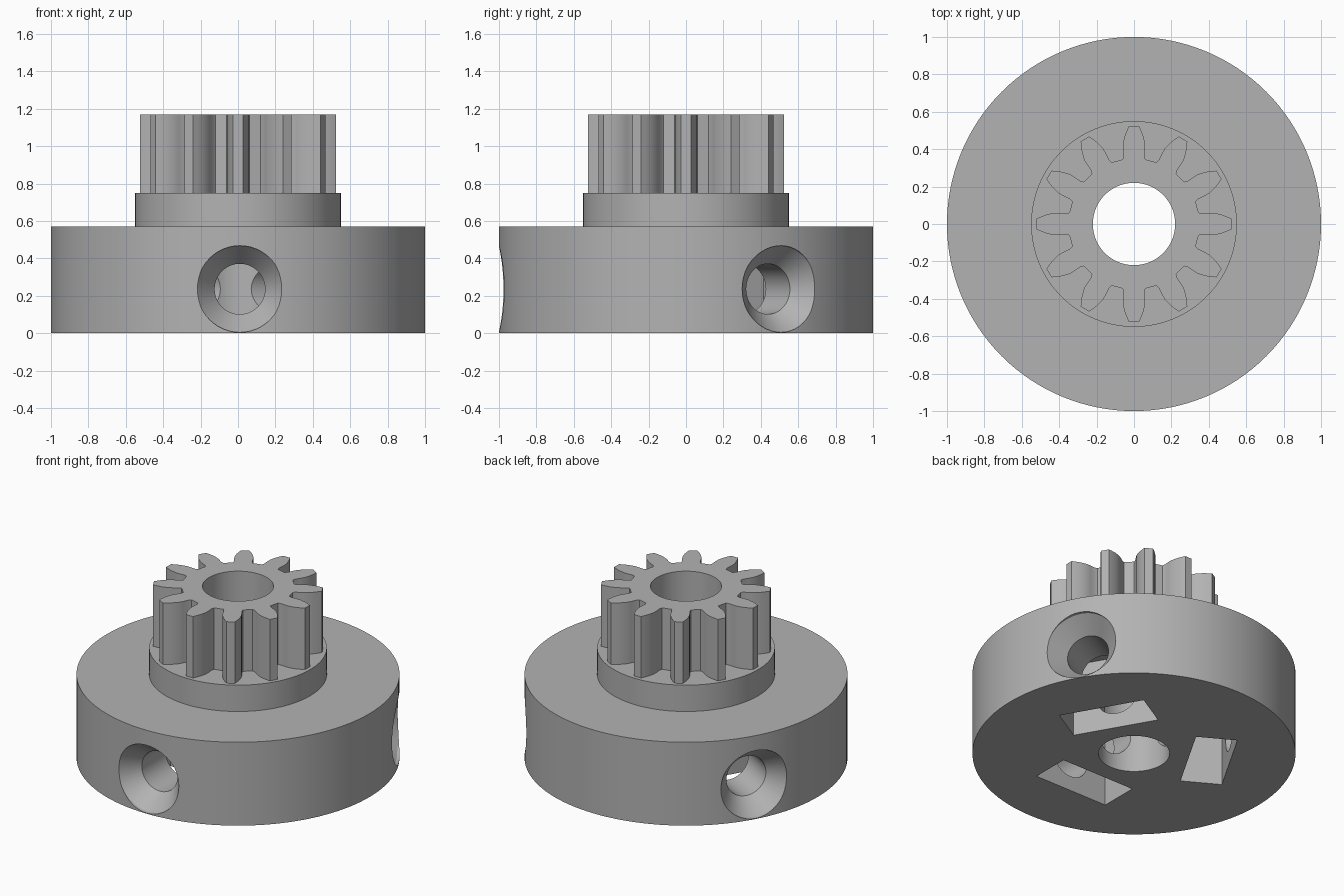
import bpy, bmesh, math
from mathutils import Matrix, Vector

cube = bpy.data.objects.get("Cube")
if cube:
    bpy.data.objects.remove(cube, do_unlink=True)

BORE, SEG = 0.22, 128
BASE_TOP, COLLAR_TOP, GEAR_TOP = 0.57, 0.75, 1.17
HOLE_Z = 0.236

grey = bpy.data.materials.new("plain grey")
grey.use_nodes = True
color = (0.45, 0.45, 0.45, 1)
grey.diffuse_color = color
grey.node_tree.nodes["Principled BSDF"].inputs["Base Color"].default_value = color


def to_object(bm, name):
    bmesh.ops.recalc_face_normals(bm, faces=bm.faces)
    mesh = bpy.data.meshes.new(name)
    bm.to_mesh(mesh)
    bm.free()
    mesh.materials.append(grey)
    obj = bpy.data.objects.new(name, mesh)
    bpy.context.collection.objects.link(obj)
    return obj


def lathe(name, profile, segments):
    """Revolve a closed (radius, height) outline around z."""
    bm = bmesh.new()
    verts = [bm.verts.new((r, 0, z)) for r, z in profile]
    edges = [bm.edges.new((v, verts[i - 1])) for i, v in enumerate(verts)]
    bmesh.ops.spin(bm, geom=verts + edges, cent=(0, 0, 0), axis=(0, 0, 1),
                   angle=math.tau, steps=segments, use_duplicate=False)
    bmesh.ops.remove_doubles(bm, verts=bm.verts, dist=1e-5)
    bmesh.ops.dissolve_degenerate(bm, edges=bm.edges, dist=1e-6)
    return to_object(bm, name)


def activate(obj):
    bpy.ops.object.select_all(action='DESELECT')
    obj.select_set(True)
    bpy.context.view_layer.objects.active = obj


def cut(obj, cutter):
    activate(obj)
    mod = obj.modifiers.new("cut", 'BOOLEAN')
    mod.operation, mod.solver, mod.object = 'DIFFERENCE', 'EXACT', cutter
    bpy.ops.object.modifier_apply(modifier=mod.name)
    bpy.data.objects.remove(cutter, do_unlink=True)


# Flanged hub: wide disc and collar around the bore
hub = lathe("hub_with_collar", [(BORE, 0), (1, 0), (1, BASE_TOP), (0.55, BASE_TOP),
                                (0.55, COLLAR_TOP), (BORE, COLLAR_TOP)], SEG)

# Three countersunk screw holes with nut pockets open at the bottom
screw = [(0, 0.05), (0.135, 0.05), (0.135, 0.86), (0.23, 0.98), (0.236, 1.05), (0, 1.05)]
for angle in (-90, 30, 150):
    turn = Matrix.Rotation(math.radians(angle), 4, 'Z')
    hole = lathe("screw_hole_cutter", screw, 48)
    hole.matrix_world = (turn @ Matrix.Translation((0, 0.01, HOLE_Z))
                         @ Matrix.Rotation(math.pi / 2, 4, 'Y'))
    bpy.context.view_layer.update()
    cut(hub, hole)

    bm = bmesh.new()
    bmesh.ops.create_cube(bm, size=1, matrix=turn @ Matrix.Translation((0.472, 0.005, 0.2))
                          @ Matrix.Diagonal((0.26, 0.555, 0.6, 1)))
    cut(hub, to_object(bm, "nut_pocket_cutter"))

# Gear: one tooth flank, mirrored and repeated around the axis
flank = [(0.345, 0.061), (0.365, 0.056), (0.4, 0.059), (0.43, 0.059),
         (0.47, 0.05), (0.505, 0.036), (0.525, 0.026)]
tooth = [(r, -w) for r, w in flank] + [(r, w) for r, w in reversed(flank)]
bm = bmesh.new()
outline = []
for i in range(12):
    spin = Matrix.Rotation(i * math.tau / 12, 3, 'Z')
    outline += [bm.verts.new(spin @ Vector((x, y, COLLAR_TOP))) for x, y in tooth]
bottom = bm.faces.new(outline)
top = bmesh.ops.extrude_face_region(bm, geom=[bottom], use_keep_orig=True)["geom"]
bmesh.ops.translate(bm, vec=(0, 0, GEAR_TOP - COLLAR_TOP),
                    verts=[v for v in top if isinstance(v, bmesh.types.BMVert)])
gear = to_object(bm, "pinion_gear")
cut(gear, lathe("bore_cutter", [(0, 0.5), (BORE, 0.5), (BORE, 1.4), (0, 1.4)], SEG))

# Remove the hidden gear underside that rests on the collar
bm = bmesh.new()
bm.from_mesh(gear.data)
hidden = [f for f in bm.faces if f.calc_center_median().z < COLLAR_TOP + 0.001]
bmesh.ops.delete(bm, geom=hidden, context='FACES')
bm.to_mesh(gear.data)
bm.free()

for obj in (hub, gear):
    activate(obj)
    bpy.ops.object.shade_smooth_by_angle(angle=math.radians(25))
